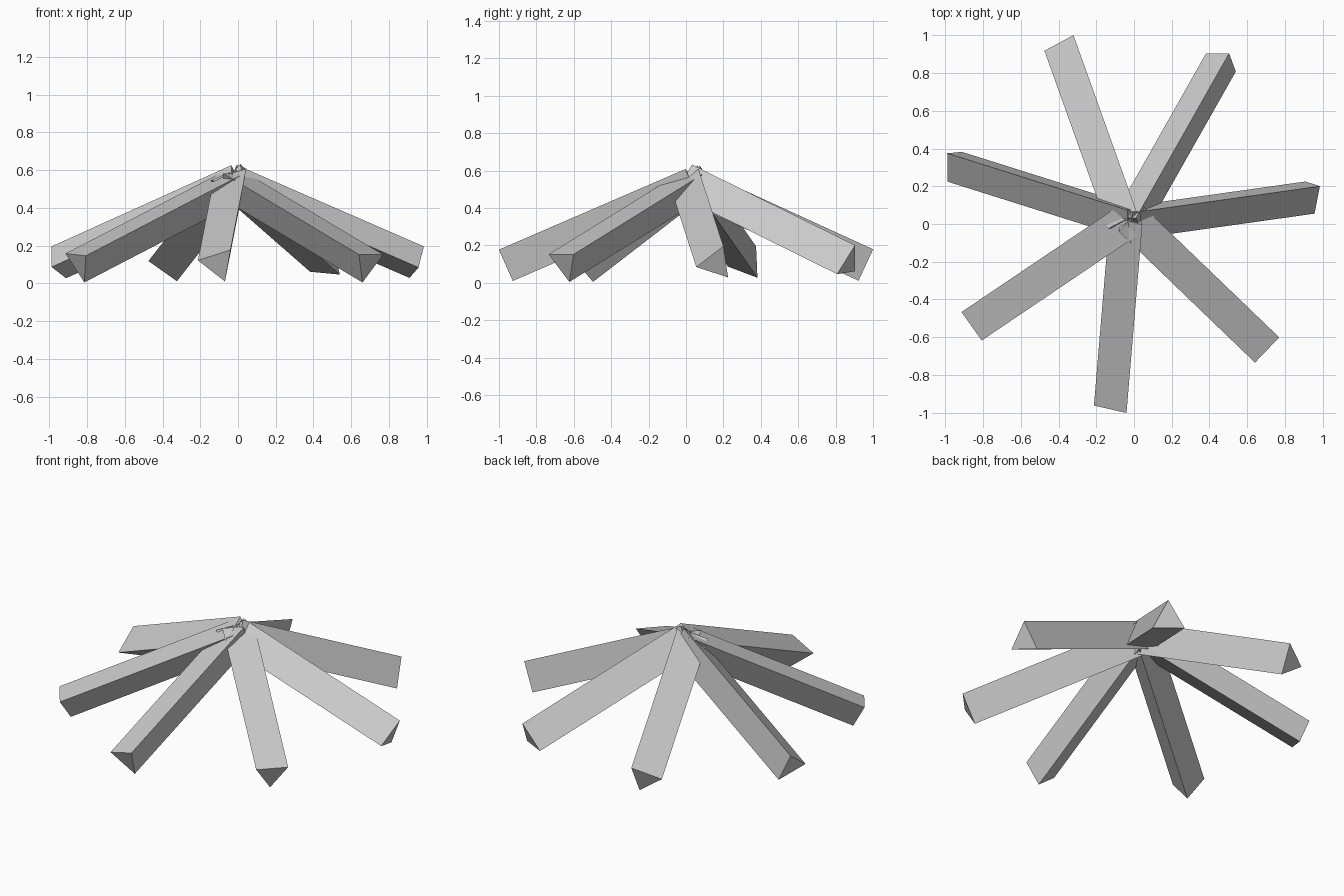
import bpy
import bmesh
from math import radians, sin, cos
from mathutils import Vector

cube = bpy.data.objects.get("Cube")
if cube:
    bpy.data.objects.remove(cube, do_unlink=True)

# Single grey colour
GREY = (0.6, 0.6, 0.6, 1.0)
grey = bpy.data.materials.new("light_grey")
grey.use_nodes = True
grey.diffuse_color = GREY
grey.node_tree.nodes["Principled BSDF"].inputs["Base Color"].default_value = GREY

LENGTH = 1.09      # log length
RADIUS = 0.107     # circumradius of the triangular section
PITCH = radians(23.3)
FOOT_Z = 0.103     # height of the outer end's centre


def add_log(name, x, y, heading, roll):
    """Three-sided log from its outer foot, leaning up along the heading."""
    h, r = radians(heading), radians(roll)
    axis = Vector((cos(PITCH) * cos(h), cos(PITCH) * sin(h), sin(PITCH)))
    side = Vector((-sin(h), cos(h), 0))
    up = axis.cross(side)
    foot = Vector((x, y, FOOT_Z))

    bm = bmesh.new()
    rings = []
    for centre in (foot, foot + axis * LENGTH):
        angles = [r + radians(120 * i) for i in range(3)]
        rings.append([bm.verts.new(centre + RADIUS * (up * cos(a) + side * sin(a)))
                      for a in angles])
    outer, inner = rings
    bm.faces.new(outer)
    bm.faces.new(inner[::-1])
    for i in range(3):
        j = (i + 1) % 3
        bm.faces.new((outer[i], inner[i], inner[j], outer[j]))
    bmesh.ops.recalc_face_normals(bm, faces=bm.faces)

    mesh = bpy.data.meshes.new(name)
    bm.to_mesh(mesh)
    bm.free()
    mesh.materials.append(grey)
    bpy.context.collection.objects.link(bpy.data.objects.new(name, mesh))


# Ring of logs: name, foot x, foot y, heading, roll
for log in (
    ("front_log", -0.107, -0.963, 85.2, 79),
    ("front_left_log", 0.69, -0.653, 136.1, 60),
    ("left_log", 0.95, 0.16, 188, -19),
    ("back_left_log", 0.475, 0.872, 240.5, 5),
    ("back_right_log", -0.373, 0.947, -70.3, 39),
    ("right_log", -0.963, 0.327, -17.5, 20.5),
    ("front_right_log", -0.845, -0.527, 34, 56),
):
    add_log(*log)
